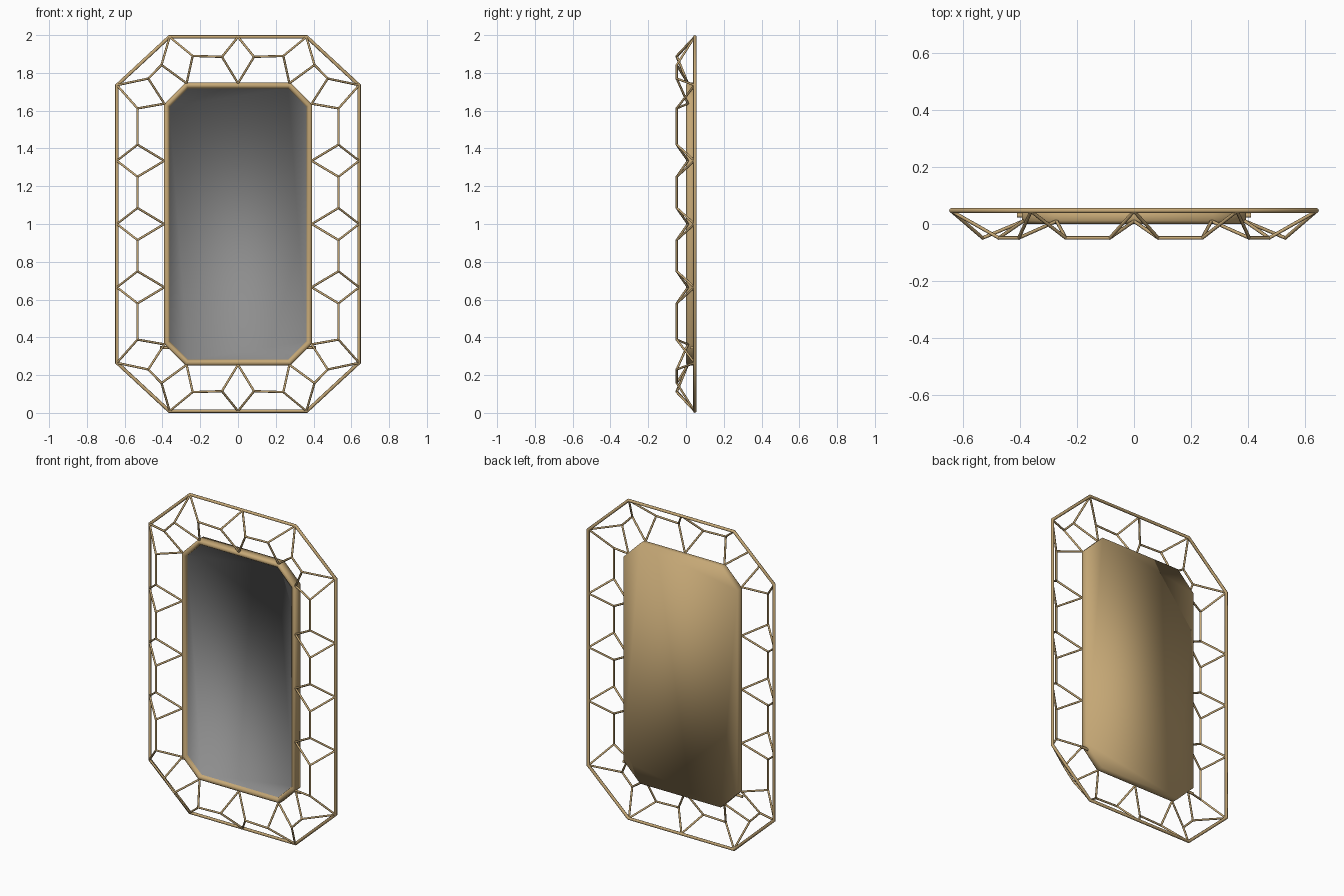
import bpy
import bmesh
import math
from mathutils import Vector

cube = bpy.data.objects.get("Cube")
if cube:
    bpy.data.objects.remove(cube)


def material(name, rgb):
    m = bpy.data.materials.new(name)
    m.use_nodes = True
    m.diffuse_color = (*rgb, 1)
    m.node_tree.nodes["Principled BSDF"].inputs["Base Color"].default_value = (*rgb, 1)
    return m


GOLD = material("brushed gold", (0.56, 0.39, 0.18))
GLASS = material("mirror grey", (0.27, 0.27, 0.27))
MID = 1.0  # height of the centre


def add_object(name, bm, mats):
    bmesh.ops.recalc_face_normals(bm, faces=bm.faces)
    mesh = bpy.data.meshes.new(name)
    bm.to_mesh(mesh)
    bm.free()
    for m in mats:
        mesh.materials.append(m)
    for p in mesh.polygons:
        p.use_smooth = True
    obj = bpy.data.objects.new(name, mesh)
    bpy.context.collection.objects.link(obj)
    return obj


def octagon(w, h, cx, cz):
    """Chamfered rectangle in x, z around the centre, counter-clockwise."""
    q = [(w, h - cz), (w - cx, h)]
    return [Vector(p) for p in (
        q + [(-x, z) for x, z in reversed(q)]
        + [(-x, -z) for x, z in q] + [(x, -z) for x, z in reversed(q)])]


def inset(points, d):
    """Move every side of a polygon inwards by d with mitred corners."""
    out = []
    for i, p in enumerate(points):
        a = (p - points[i - 1]).normalized()
        b = (points[(i + 1) % len(points)] - p).normalized()
        na, nb = Vector((-a.y, a.x)), Vector((-b.y, b.x))
        out.append(p + (na + nb) * d / (1 + na.dot(nb)))
    return out


def sweep(bm, outline, profile, closed):
    """Sweep (inset, y) profile points around an outline."""
    rings = [[bm.verts.new((p.x, y, p.y + MID)) for p in inset(outline, d)]
             for d, y in profile]
    for k in range(len(rings) if closed else len(rings) - 1):
        a, b = rings[k], rings[(k + 1) % len(rings)]
        for i in range(len(a)):
            j = (i + 1) % len(a)
            bm.faces.new((a[i], a[j], b[j], b[i]))
    return rings


# Outer frame: round tube mitred round the big octagon
R = 0.009
bm = bmesh.new()
section = [(R + R * math.cos(t * math.pi / 4), 0.047 + R * math.sin(t * math.pi / 4))
           for t in range(8)]
sweep(bm, octagon(0.65, 1.0, 0.283, 0.262), section, True)
frame = add_object("outer_frame", bm, [GOLD])

# Mirror body: back plate, side wall, rounded border, inner lip and glass
bm = bmesh.new()
body = [(0, 0.055), (0, 0.012), (0.006, 0.003), (0.015, 0), (0.024, 0.003),
        (0.031, 0.012), (0.031, 0.02)]
rings = sweep(bm, octagon(0.393, 0.749, 0.115, 0.115), body, False)
bm.faces.new(rings[0])
bm.faces.new(rings[-1]).material_index = 1
add_object("mirror_body", bm, [GOLD, GLASS])

# Lattice: each node joins the outer frame and the mirror through two raised points
# (outer, inner, first raised, second raised) for one quarter, relative to the centre
nodes = [
    ((0, 0.99), (0, 0.745), (-0.085, 0.885), (0.085, 0.885)),
    ((0.362, 0.99), (0.272, 0.745), (0.24, 0.89), (0.405, 0.842)),
    ((0.641, 0.735), (0.39, 0.637), (0.475, 0.77), (0.532, 0.612)),
    ((0.641, 0.335), (0.39, 0.335), (0.532, 0.42), (0.532, 0.25)),
    ((0.641, 0), (0.39, 0), (0.532, 0.085), (0.532, -0.085)),
]
OUT_Y, IN_Y, RAISED_Y = 0.045, 0.01, -0.049


def strut(bm, a, b, radius=0.006):
    axis = b - a
    m = axis.to_track_quat('Z', 'Y').to_matrix().to_4x4()
    m.translation = (a + b) / 2
    bmesh.ops.create_cone(bm, cap_ends=True, segments=8, radius1=radius,
                          radius2=radius, depth=axis.length + radius, matrix=m)


bm = bmesh.new()
for sx in (1, -1):
    for sz in (1, -1):
        def at(p, y):
            return Vector((sx * p[0], y, MID + sz * p[1]))
        for n, (outer, inner, first, second) in enumerate(nodes):
            # nodes on an axis share their struts with the mirrored quarter
            ends = [first, second]
            if n == 0:
                ends = [second]
            if n == len(nodes) - 1:
                ends = [first]
            for e in ends:
                strut(bm, at(e, RAISED_Y), at(outer, OUT_Y))
                strut(bm, at(e, RAISED_Y), at(inner, IN_Y))
            if n:
                strut(bm, at(nodes[n - 1][3], RAISED_Y), at(first, RAISED_Y))
    # small pegs at the lower corners of the mirror
    strut(bm, Vector((sx * 0.37, 0.03, 0.345)), Vector((sx * 0.408, 0.03, 0.345)), 0.008)
lattice = add_object("lattice_struts", bm, [GOLD])

# Keep the mitres and strut ends crisp, the tubes round
for obj in (frame, lattice):
    bpy.ops.object.select_all(action='DESELECT')
    obj.select_set(True)
    bpy.context.view_layer.objects.active = obj
    bpy.ops.object.shade_smooth_by_angle(angle=math.radians(50))
